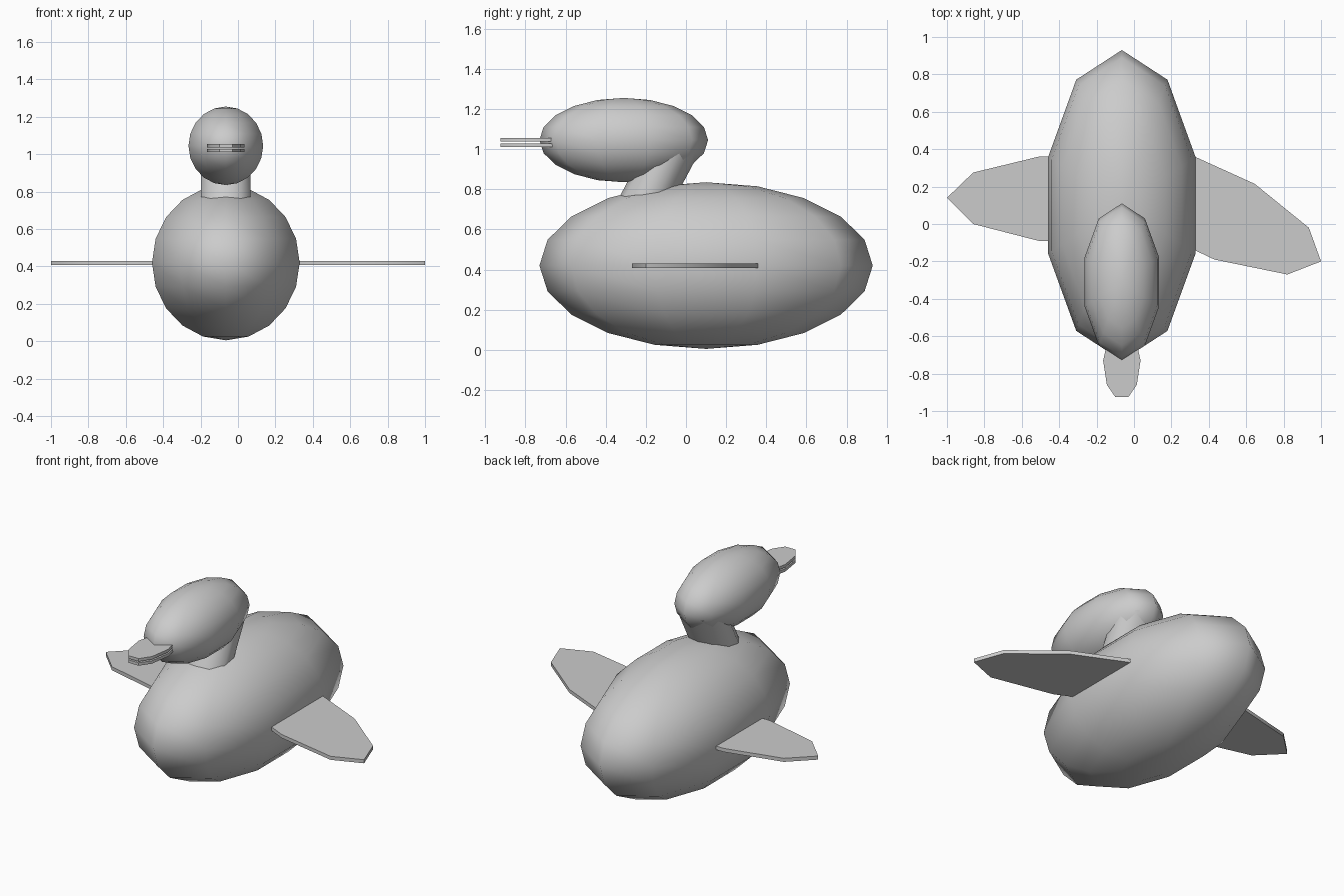
import bpy, bmesh, math
from mathutils import Matrix, Vector

cube = bpy.data.objects.get("Cube")
if cube:
    bpy.data.objects.remove(cube, do_unlink=True)

MID = -0.065  # x of the bird's own centre line

grey = bpy.data.materials.new("plain_grey")
grey.use_nodes = True
grey.diffuse_color = (0.6, 0.6, 0.6, 1)
grey.node_tree.nodes["Principled BSDF"].inputs["Base Color"].default_value = grey.diffuse_color


def finish(name, bm, angle):
    """Turn a bmesh into a shaded, coloured object."""
    bmesh.ops.recalc_face_normals(bm, faces=bm.faces)
    mesh = bpy.data.meshes.new(name)
    bm.to_mesh(mesh)
    bm.free()
    mesh.materials.append(grey)
    obj = bpy.data.objects.new(name, mesh)
    bpy.context.collection.objects.link(obj)
    bpy.ops.object.select_all(action='DESELECT')
    obj.select_set(True)
    bpy.context.view_layer.objects.active = obj
    bpy.ops.object.shade_smooth_by_angle(angle=math.radians(angle))
    return obj


def egg(name, centre, radius, length):
    """Ten-sided sphere stretched front to back."""
    bm = bmesh.new()
    bmesh.ops.create_uvsphere(bm, u_segments=10, v_segments=10, radius=1)
    bm.transform(Matrix.Translation(centre) @ Matrix.Diagonal((radius, length, radius, 1)))
    return finish(name, bm, 80)


def plate(name, outline, z, thickness):
    """Flat outline extruded upwards."""
    bm = bmesh.new()
    face = bm.faces.new([bm.verts.new((x, y, z)) for x, y in outline])
    top = bmesh.ops.extrude_face_region(bm, geom=[face])["geom"]
    bmesh.ops.translate(bm, vec=(0, 0, thickness),
                        verts=[v for v in top if isinstance(v, bmesh.types.BMVert)])
    return finish(name, bm, 50)


# Body and head
egg("body", (MID, 0.1, 0.42), 0.415, 0.83)
egg("head", (MID, -0.31, 1.045), 0.21, 0.42)

# Neck: leaning cylinder
bm = bmesh.new()
bmesh.ops.create_cone(bm, cap_ends=True, segments=10, radius1=0.14, radius2=0.14, depth=0.32)
for v in bm.verts:
    v.co += Vector((MID, -0.15 + 0.53 * v.co.z, 0.84))
finish("neck", bm, 50)

# Beak: two thin mirrored plates
half = [(0.035, -0.925), (0.08, -0.86), (0.1, -0.73), (0.08, -0.64)]
outline = [(MID + x, y) for x, y in half] + [(MID - x, y) for x, y in reversed(half)]
for name, z in (("lower_beak", 1.011), ("upper_beak", 1.037)):
    plate(name, outline, z, 0.018)

# Wings: right one straight, left one swept forward
plate("right_wing", [(-0.2, 0.36), (-0.51, 0.36), (-0.86, 0.275), (-1, 0.14),
                     (-0.86, 0), (-0.51, -0.09), (-0.2, -0.09)], 0.408, 0.022)
plate("left_wing", [(0.1, 0.45), (0.325, 0.36), (0.645, 0.215), (0.935, -0.02),
                    (1, -0.2), (0.82, -0.27), (0.43, -0.19), (0.325, -0.14), (0.1, -0.05)],
      0.408, 0.022)
